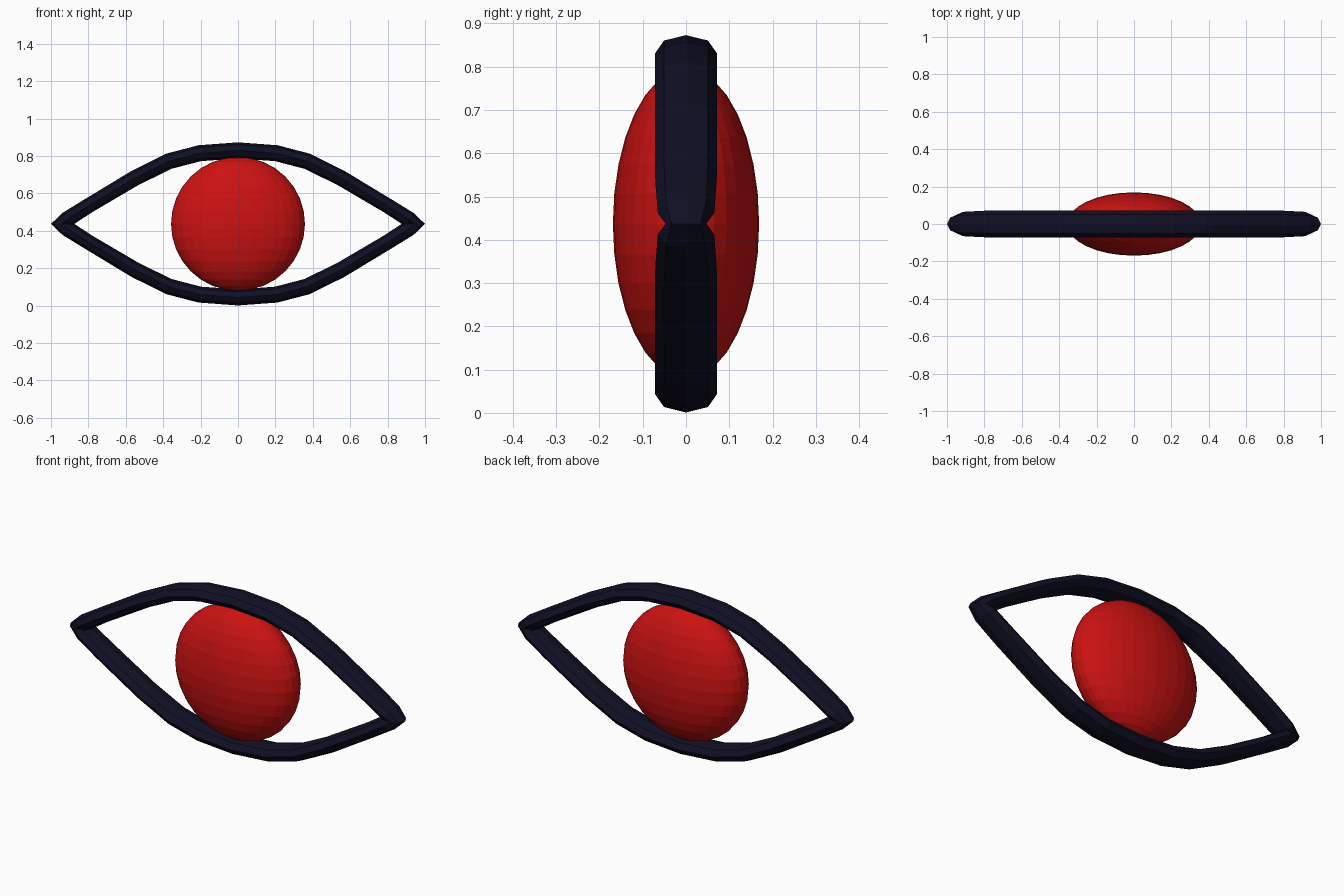
import bpy, bmesh, math
from mathutils import Vector

if "Cube" in bpy.data.objects:
    bpy.data.objects.remove(bpy.data.objects["Cube"])

MID = 0.437  # height of the eye's horizontal axis


def paint(obj, name, rgb):
    mat = bpy.data.materials.new(name)
    mat.diffuse_color = (*rgb, 1)
    mat.use_nodes = True
    mat.node_tree.nodes["Principled BSDF"].inputs["Base Color"].default_value = mat.diffuse_color
    obj.data.materials.append(mat)


# Eyelid outline, one quarter: x, height above the axis, radial half width, y half width
quarter = [
    (0.0, 0.393, 0.043, 0.072),
    (0.205, 0.378, 0.043, 0.072),
    (0.37, 0.335, 0.043, 0.072),
    (0.55, 0.246, 0.042, 0.072),
    (0.80, 0.097, 0.040, 0.071),
    (0.915, 0.024, 0.042, 0.065),
    (0.944, 0.0, 0.056, 0.047),
]
# Mirror the quarter into a closed loop
right = quarter + [(x, -z, r, w) for x, z, r, w in quarter[-2::-1]]
path = right + [(-x, z, r, w) for x, z, r, w in right[-2:0:-1]]

# Rim: octagonal section swept round the loop
bm = bmesh.new()
rings = []
n, sides = len(path), 8
for i, (x, z, r, w) in enumerate(path):
    a, b = path[i - 1], path[(i + 1) % n]
    t = Vector((b[0] - a[0], b[1] - a[1])).normalized()
    out = Vector((-t.y, t.x))
    ring = []
    for k in range(sides):
        ang = 2 * math.pi * k / sides
        p = Vector((x, z)) + out * r * math.cos(ang)
        ring.append(bm.verts.new((p.x, w * math.sin(ang), MID + p.y)))
    rings.append(ring)
for i in range(n):
    r0, r1 = rings[i], rings[(i + 1) % n]
    for k in range(sides):
        j = (k + 1) % sides
        bm.faces.new((r0[k], r0[j], r1[j], r1[k]))
bmesh.ops.recalc_face_normals(bm, faces=bm.faces)
mesh = bpy.data.meshes.new("eyelid_rim")
bm.to_mesh(mesh)
bm.free()
rim = bpy.data.objects.new("eyelid_rim", mesh)
bpy.context.collection.objects.link(rim)
paint(rim, "dark_navy", (0.005, 0.005, 0.018))

# Flattened eyeball
bpy.ops.mesh.primitive_uv_sphere_add(segments=32, ring_count=16, radius=1, location=(0, 0, MID))
ball = bpy.context.object
ball.name = "eyeball"
ball.scale = (0.358, 0.169, 0.358)
bpy.ops.object.transform_apply(location=False, rotation=False, scale=True)
paint(ball, "red", (0.6, 0.006, 0.006))
